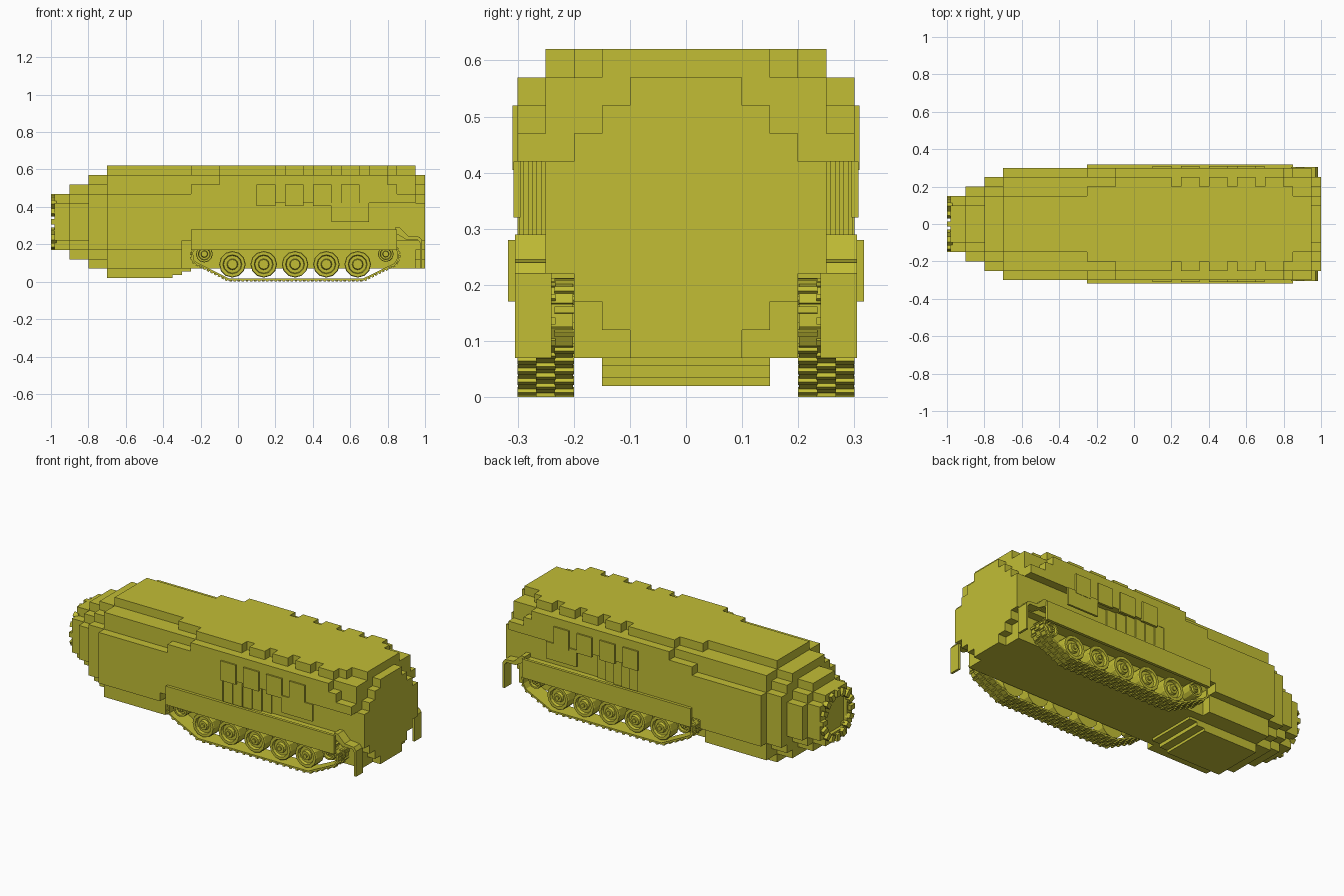
import bpy, bmesh, math
from mathutils import Vector, Matrix

if "Cube" in bpy.data.objects:
    bpy.data.objects.remove(bpy.data.objects["Cube"])

paint = bpy.data.materials.new("olive yellow")
paint.diffuse_color = (0.54, 0.515, 0.036, 1)
paint.use_nodes = True
paint.node_tree.nodes["Principled BSDF"].inputs["Base Color"].default_value = paint.diffuse_color


def finish(name, bm, mirror=False):
    bmesh.ops.recalc_face_normals(bm, faces=bm.faces)
    me = bpy.data.meshes.new(name)
    bm.to_mesh(me)
    bm.free()
    me.materials.append(paint)
    ob = bpy.data.objects.new(name, me)
    bpy.context.collection.objects.link(ob)
    if mirror:
        m = ob.modifiers.new("Mirror", 'MIRROR')
        m.use_axis = (False, True, False)
        m.use_mirror_merge = False
    return ob


def box(bm, x0, x1, y0, y1, z0, z1):
    mat = Matrix.Translation(((x0 + x1) / 2, (y0 + y1) / 2, (z0 + z1) / 2)) @ \
        Matrix.Diagonal((x1 - x0, y1 - y0, z1 - z0, 1))
    bmesh.ops.create_cube(bm, size=1, matrix=mat)


def prism(bm, pts, offset):
    """Extrude a closed 3D outline by an offset."""
    f = bm.faces.new([bm.verts.new(p) for p in pts])
    r = bmesh.ops.extrude_face_region(bm, geom=[f], use_keep_orig=True)
    bmesh.ops.translate(bm, vec=offset, verts=[v for v in r["geom"] if isinstance(v, bmesh.types.BMVert)])


def slab(bm, x0, x1, rows):
    """Hull section: rows of (z0, z1, half width) as one stepped outline."""
    right = [p for z0, z1, w in rows for p in ((x0, w, z0), (x0, w, z1))]
    left = [(x, -y, z) for x, y, z in reversed(right)]
    prism(bm, right + left, Vector((x1 - x0, 0, 0)))


def disc(*widths, r):
    """Stepped round section centred on z = 0.32; widths listed from the top row down."""
    n = len(widths)
    low = [(0.32 - r + .05 * i, 0.32 - r + .05 * (i + 1), w) for i, w in enumerate(widths[:-1])]
    mid = [(0.32 - r + .05 * (n - 1), 0.32 + r - .05 * (n - 1), widths[-1])]
    return low + mid + [(0.64 - b, 0.64 - a, w) for a, b, w in reversed(low)]


# Stepped hull
bm = bmesh.new()
slab(bm, -.96, -.90, disc(.1, .15, r=.15))
slab(bm, -.90, -.80, disc(.1, .15, .2, r=.20))
slab(bm, -.80, -.70, disc(.15, .2, .25, r=.25))
slab(bm, -.70, -.35, disc(.15, .25, .25, .3, r=.30))
top = [(.22, .47, .3), (.47, .57, .25), (.57, .62, .15)]
slab(bm, -.35, -.30, [(.035, .07, .15), (.07, .17, .25), (.17, .47, .3)] + top[1:])
slab(bm, -.30, -.25, [(.055, .07, .15), (.07, .22, .2)] + top)
belly = [(.07, .22, .2)]
slab(bm, -.25, -.10, belly + [(.22, .52, .3), (.52, .57, .25), (.57, .62, .2)])
slab(bm, -.10, .05, belly + [(.22, .57, .3), (.57, .62, .25)])
belly += [(.22, .42, .25)]
# roof edge alternates between wide blocks and notches
cuts = [.05, .20, .25, .35, .40, .50, .55, .65, .70, .80]
for i in range(len(cuts) - 1):
    slab(bm, cuts[i], cuts[i + 1], belly + [(.42, .57, .3), (.57, .62, .2 if i % 2 else .25)])
slab(bm, .80, .85, belly + [(.42, .52, .3), (.52, .57, .25), (.57, .62, .2)])
slab(bm, .85, .95, belly + [(.42, .47, .3), (.47, .57, .25), (.57, .62, .15)])
slab(bm, .95, 1.0, disc(.1, .15, .2, .25, r=.25))
finish("hull", bm)

# Toothed nose ring
bm = bmesh.new()
for s in (-1, 1):
    box(bm, -.98, -.96, -.10, .10, .32 + s * .125 - .025, .32 + s * .125 + .025)
    box(bm, -.98, -.96, s * .125 - .025, s * .125 + .025, .22, .42)
    for t in (-1, 1):
        box(bm, -.98, -.96, s * .0875 - .0125, s * .0875 + .0125,
            .32 + t * .0875 - .0125, .32 + t * .0875 + .0125)
for i in range(16):
    mat = Matrix.Translation((-.985, 0, .32)) @ Matrix.Rotation(i * math.pi / 8, 4, 'X') @ \
        Matrix.Translation((0, 0, .13)) @ Matrix.Diagonal((.03, .028, .04, 1))
    bmesh.ops.create_cube(bm, size=1, matrix=mat)
finish("nose_ring", bm)

# Side hatches, staggered slats and lower panel
bm = bmesh.new()
for x in (.10, .25, .40, .55):
    box(bm, x, x + .10, .295, .309, .405, .52)
box(bm, .50, .70, .295, .307, .32, .42)
for i in range(6):
    box(bm, .05 + .058 * i, .108 + .058 * i, .245, .298 - .008 * i, .265, .42)
finish("side_panels", bm, True)

# Skirt with shelf, rear fender and mud flap
bm = bmesh.new()
box(bm, -.25, .85, .30, .317, .17, .28)
box(bm, -.25, .85, .24, .31, .25, .268)
prism(bm, [(x, .24, z) for x, z in ((.84, .29), (.865, .29), (.91, .245), (.97, .24), (.985, .22),
                                    (.985, .07), (.972, .07), (.972, .21), (.96, .225), (.90, .225), (.84, .26))],
      Vector((0, .065, 0)))
finish("skirt", bm, True)

# Track links along the loop
path = [Vector((x, 0, z)) for x, z in (
    (-.05, .012), (.67, .012), (.84, .095), (.857, .125), (.855, .165), (.83, .192), (.79, .20),
    (-.18, .20), (-.22, .19), (-.245, .16), (-.243, .115), (-.225, .1))]
bm = bmesh.new()
k = 0
for a, b in zip(path, path[1:] + path[:1]):
    d = b - a
    n = max(1, round(d.length / .022))
    step = d.length / n
    rot = Matrix.Rotation(-math.atan2(d.z, d.x), 4, 'Y')
    for i in range(n):
        base = Matrix.Translation(a + d * (i + .5) / n + Vector((0, .25, 0))) @ rot
        bmesh.ops.create_cube(bm, size=1, matrix=base @ Matrix.Diagonal((step * 1.05, .098, .01, 1)))
        for y in ((-.033, .033) if k % 2 else (0,)):
            bmesh.ops.create_cube(bm, size=1, matrix=base @ Matrix.Translation((0, y, -.007)) @
                                  Matrix.Diagonal((step * .6, .034, .01, 1)))
        k += 1
finish("track", bm, True)


# Wheels: faceted turned profile with recessed dish and hub
def wheel(name, x, z, r, sides):
    prof = [(0, .292), (.17, .292), (.17, .284), (.36, .284), (.42, .268),
            (.66, .268), (.72, .284), (.95, .284), (1, .278), (1, .212), (0, .212)]
    bm = bmesh.new()
    vs = [bm.verts.new((x + q * r, y, z)) for q, y in prof]
    es = [bm.edges.new(p) for p in zip(vs, vs[1:])]
    bmesh.ops.spin(bm, geom=vs + es, cent=(x, 0, z), axis=(0, 1, 0), angle=2 * math.pi,
                   steps=sides, use_merge=True)
    bmesh.ops.remove_doubles(bm, verts=bm.verts, dist=1e-5)
    finish(name, bm, True)


for i in range(5):
    wheel("road_wheel_%d" % (i + 1), -.03 + .1675 * i, .093, .071, 12)
wheel("front_idler", -.18, .148, .045, 12)
wheel("drive_sprocket", .79, .148, .042, 12)
